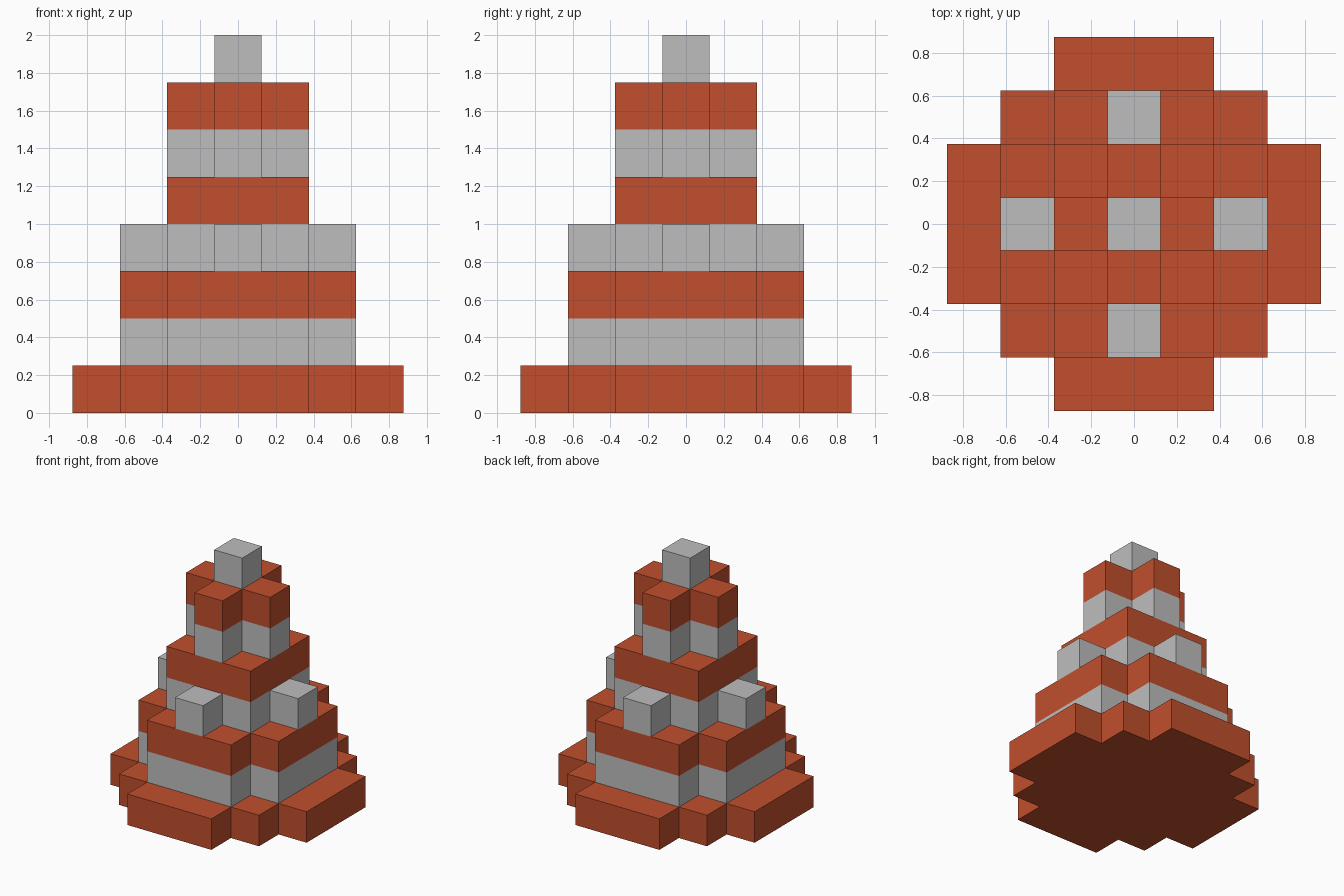
import bpy
import bmesh

cube = bpy.data.objects.get("Cube")
if cube:
    bpy.data.objects.remove(cube, do_unlink=True)

U = 0.25  # block size


def make_material(name, rgb):
    mat = bpy.data.materials.new(name)
    mat.use_nodes = True
    colour = (*rgb, 1.0)
    mat.diffuse_color = colour
    mat.node_tree.nodes["Principled BSDF"].inputs["Base Color"].default_value = colour
    return mat


orange = make_material("brick orange", (0.533, 0.078, 0.026))
grey = make_material("light grey", (0.515, 0.515, 0.515))


def add_layer(name, level, corner, mat):
    """Turn one stepped corner four times into an outline, then extrude it one block up."""
    outline = []
    for _ in range(4):
        outline += corner
        corner = [(-y, x) for x, y in corner]
    bm = bmesh.new()
    base = bm.faces.new([bm.verts.new((x * U, y * U, level * U)) for x, y in outline])
    top = bmesh.ops.extrude_face_region(bm, geom=[base], use_keep_orig=True)
    verts = [v for v in top["geom"] if isinstance(v, bmesh.types.BMVert)]
    bmesh.ops.translate(bm, verts=verts, vec=(0, 0, U))
    bmesh.ops.recalc_face_normals(bm, faces=bm.faces)
    mesh = bpy.data.meshes.new(name)
    bm.to_mesh(mesh)
    bm.free()
    mesh.materials.append(mat)
    obj = bpy.data.objects.new(name, mesh)
    bpy.context.collection.objects.link(obj)


# Stepped corners of the layer outlines, in blocks
foot = [(3.5, 1.5), (2.5, 1.5), (2.5, 2.5), (1.5, 2.5), (1.5, 3.5)]
wide_cross = [(2.5, 1.5), (1.5, 1.5), (1.5, 2.5)]
studded_square = [(2.5, 0.5), (1.5, 0.5), (1.5, 1.5), (0.5, 1.5), (0.5, 2.5)]
square = [(1.5, 1.5)]
small_cross = [(1.5, 0.5), (0.5, 0.5), (0.5, 1.5)]
single = [(0.5, 0.5)]

# Layers from the ground up, alternating in colour
layers = [
    ("base", foot),
    ("lower_grey_band", wide_cross),
    ("lower_orange_band", wide_cross),
    ("studded_grey_band", studded_square),
    ("middle_orange_band", square),
    ("upper_grey_band", small_cross),
    ("upper_orange_band", small_cross),
    ("tip", single),
]
for level, (name, corner) in enumerate(layers):
    add_layer(name, level, corner, grey if level % 2 else orange)
